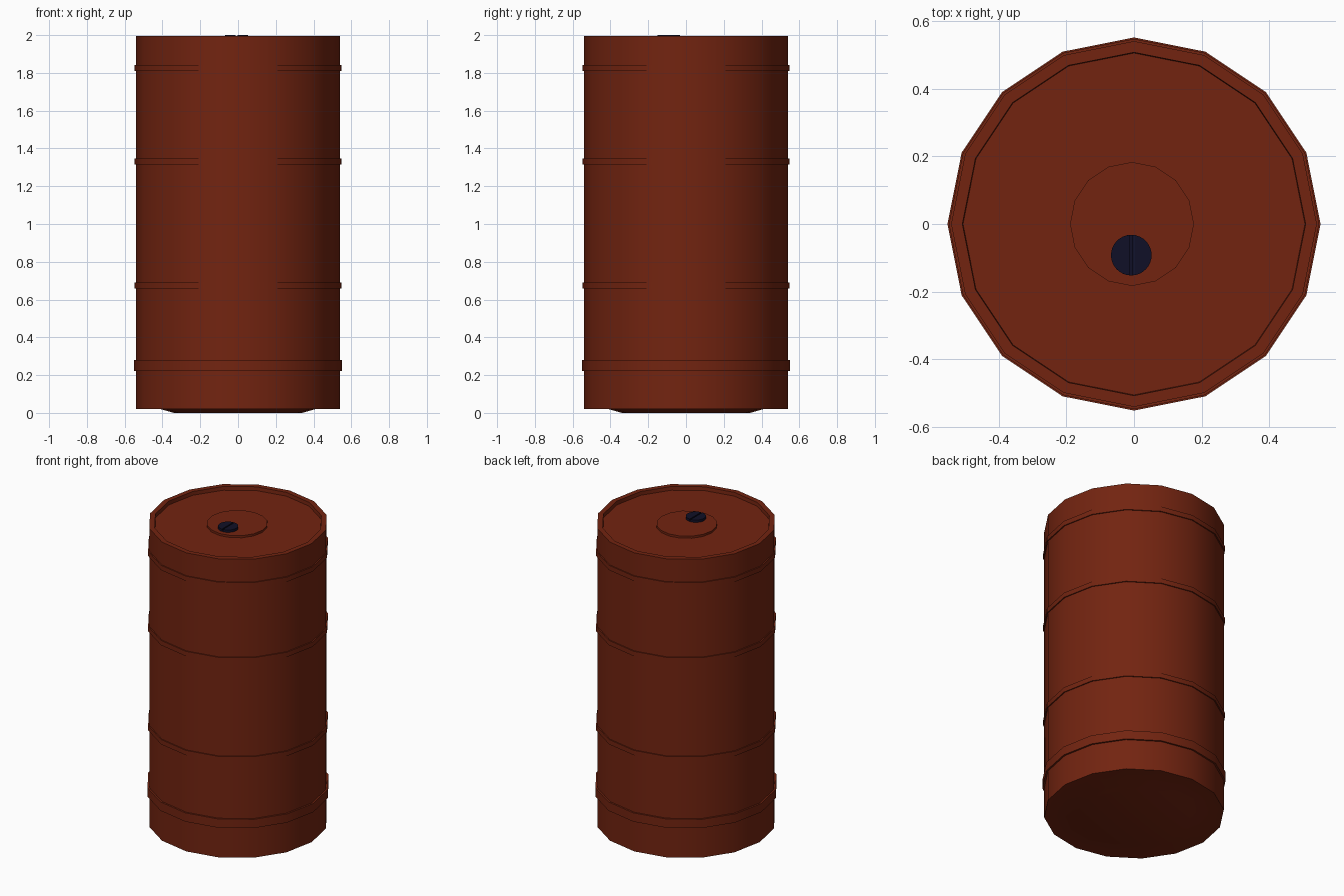
import bpy
import bmesh
from math import sin, cos, pi, radians

cube = bpy.data.objects.get("Cube")
if cube:
    bpy.data.objects.remove(cube, do_unlink=True)

SIDES = 16
RADIUS = 0.54


def material(name, color):
    mat = bpy.data.materials.new(name)
    mat.use_nodes = True
    mat.diffuse_color = color
    bsdf = mat.node_tree.nodes["Principled BSDF"]
    bsdf.inputs["Base Color"].default_value = color
    bsdf.inputs["Roughness"].default_value = 0.6
    return mat


rust_red = material("rust_red", (0.17, 0.0175, 0.0052, 1))
dark_navy = material("dark_navy", (0.005, 0.005, 0.02, 1))


def finish(name, bm, mat):
    bmesh.ops.recalc_face_normals(bm, faces=bm.faces)
    mesh = bpy.data.meshes.new(name)
    bm.to_mesh(mesh)
    bm.free()
    mesh.materials.append(mat)
    obj = bpy.data.objects.new(name, mesh)
    bpy.context.collection.objects.link(obj)
    bpy.ops.object.select_all(action="DESELECT")
    obj.select_set(True)
    bpy.context.view_layer.objects.active = obj
    bpy.ops.object.shade_smooth_by_angle(angle=radians(35))
    return obj


def lathe(name, profile, mat, sides=SIDES, closed=False):
    """Turn a (radius, z) profile around z; a radius of 0 closes the end."""
    bm = bmesh.new()
    verts = [bm.verts.new((r, 0, z)) for r, z in profile]
    edges = [bm.edges.new(pair) for pair in zip(verts, verts[1:])]
    if closed:
        edges.append(bm.edges.new((verts[-1], verts[0])))
    bmesh.ops.spin(bm, geom=verts + edges, cent=(0, 0, 0), axis=(0, 0, 1),
                   angle=2 * pi, steps=sides, use_duplicate=False)
    bmesh.ops.remove_doubles(bm, verts=bm.verts, dist=0.0005)
    return finish(name, bm, mat)


# Drum shell: bulged base, straight wall, raised rim and sunken lid
lathe("drum_body", [
    (0, 0), (0.34, 0), (0.41, 0.02), (RADIUS, 0.02),
    (RADIUS, 1.994), (0.507, 1.994), (0.505, 1.97), (0, 1.97),
], rust_red)

# Raised hoops around the wall: centre height, half height, outer radius
hoops = {
    "lower_hoop": (0.25, 0.029, 0.551),
    "lower_middle_hoop": (0.675, 0.016, 0.547),
    "upper_middle_hoop": (1.33, 0.016, 0.547),
    "upper_hoop": (1.827, 0.016, 0.547),
}
for name, (z, half, r) in hoops.items():
    inner = RADIUS - 0.01
    lathe(name, [(inner, z - half), (r, z - half),
                 (r, z + half), (inner, z + half)], rust_red, closed=True)

# Raised plate in the middle of the lid
plate = lathe("lid_plate", [(0.183, 1.965), (0.183, 1.984), (0, 1.984)], rust_red)
plate.location.x = -0.006

# Filler cap: round base with two half discs that leave a slot
CAP_X, CAP_Y, CAP_R, SLOT = -0.008, -0.092, 0.06, 0.004
base = lathe("cap_base", [(CAP_R, 1.98), (CAP_R, 1.99), (0, 1.99)],
             dark_navy, sides=32)
base.location = (CAP_X, CAP_Y, 0)
for name, side in (("cap_half_left", 1), ("cap_half_right", -1)):
    bm = bmesh.new()
    arc = [-pi / 2 + 0.07 + (pi - 0.14) * i / 16 for i in range(17)]
    face = bm.faces.new([bm.verts.new((side * max(SLOT, CAP_R * cos(a)),
                                       CAP_R * sin(a), 1.988)) for a in arc])
    top = bmesh.ops.extrude_face_region(bm, geom=[face])["geom"]
    bmesh.ops.translate(bm, vec=(0, 0, 0.012),
                        verts=[v for v in top if isinstance(v, bmesh.types.BMVert)])
    half = finish(name, bm, dark_navy)
    half.location = (CAP_X, CAP_Y, 0)
